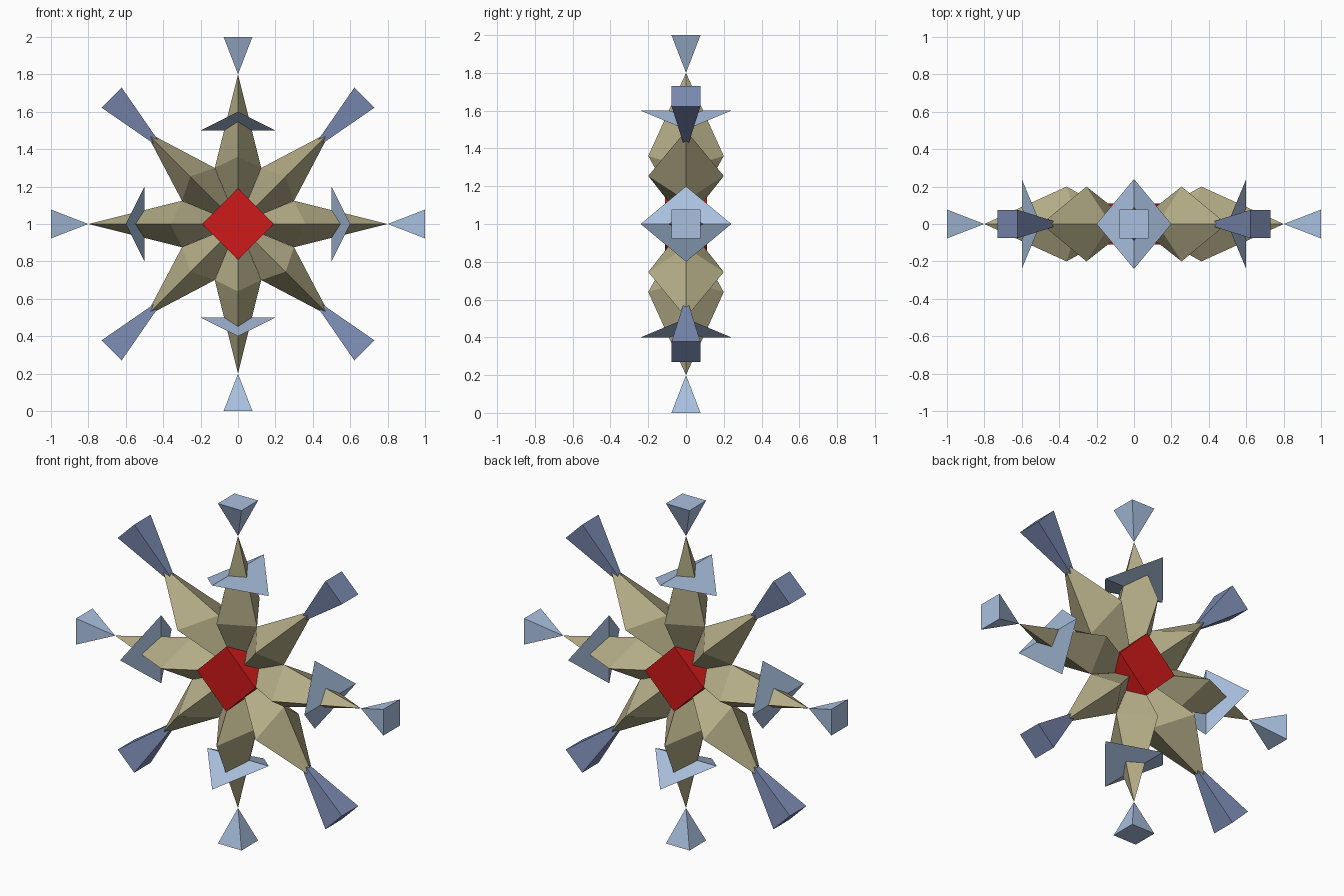
import bpy, bmesh
from math import pi, sqrt
from mathutils import Matrix, Vector

if "Cube" in bpy.data.objects:
    bpy.data.objects.remove(bpy.data.objects["Cube"])

CENTRE = Vector((0, 0, 1))


def material(name, rgb):
    m = bpy.data.materials.new(name)
    m.diffuse_color = (*rgb, 1)
    m.use_nodes = True
    m.node_tree.nodes["Principled BSDF"].inputs["Base Color"].default_value = m.diffuse_color
    return m


olive = material("olive", (0.45, 0.41, 0.24))
pale_blue = material("pale_blue", (0.40, 0.53, 0.74))
slate_blue = material("slate_blue", (0.20, 0.26, 0.45))
red = material("red", (0.62, 0.01, 0.01))


def hull(name, points, mat, turn=0):
    """Convex flat-faced solid from a few points, turned about the y axis."""
    bm = bmesh.new()
    for p in points:
        bm.verts.new(p)
    bmesh.ops.convex_hull(bm, input=bm.verts)
    bmesh.ops.dissolve_limit(bm, angle_limit=0.001, verts=bm.verts, edges=bm.edges)
    bmesh.ops.recalc_face_normals(bm, faces=bm.faces)
    bm.transform(Matrix.Translation(CENTRE) @ Matrix.Rotation(turn, 4, 'Y'))
    me = bpy.data.meshes.new(name)
    bm.to_mesh(me)
    bm.free()
    me.materials.append(mat)
    ob = bpy.data.objects.new(name, me)
    bpy.context.collection.objects.link(ob)
    return ob


def spike(tip):
    # four-sided double pyramid, side corners meet the neighbouring spikes
    return [(0, 0, 0), (0, 0, tip), (0, -0.2, 0.36), (0, 0.2, 0.36),
            (-0.124, 0, 0.3), (0.124, 0, 0.3)]


def end_pyramid(apex, base, half=0.077):
    return [(0, 0, apex)] + [(x, y, base) for x in (-half, half) for y in (-half, half)]


# Two crossed edges make the wedge-shaped collar
collar = [(-0.2, 0, 0.5), (0.2, 0, 0.5), (0, -0.24, 0.6), (0, 0.24, 0.6)]

for i in range(8):
    turn = i * pi / 4
    if i % 2 == 0:
        # straight arms: long spike, collar and short end pyramid
        hull(f"long_spike_{i}", spike(0.8), olive, turn)
        hull(f"collar_{i}", collar, pale_blue, turn)
        hull(f"short_end_{i}", end_pyramid(0.8, 1.0), pale_blue, turn)
    else:
        # diagonal arms: short spike with a long end pyramid sunk into it
        hull(f"short_spike_{i}", spike(0.7), olive, turn)
        hull(f"long_end_{i}", end_pyramid(0.54, 0.956, 0.076), slate_blue, turn)

# Central block, a box stood on its corner
h = 0.19 / sqrt(2)
hull("centre_block", [(x, y, z) for x in (-h, h) for y in (-0.11, 0.11) for z in (-h, h)],
     red, pi / 4)
